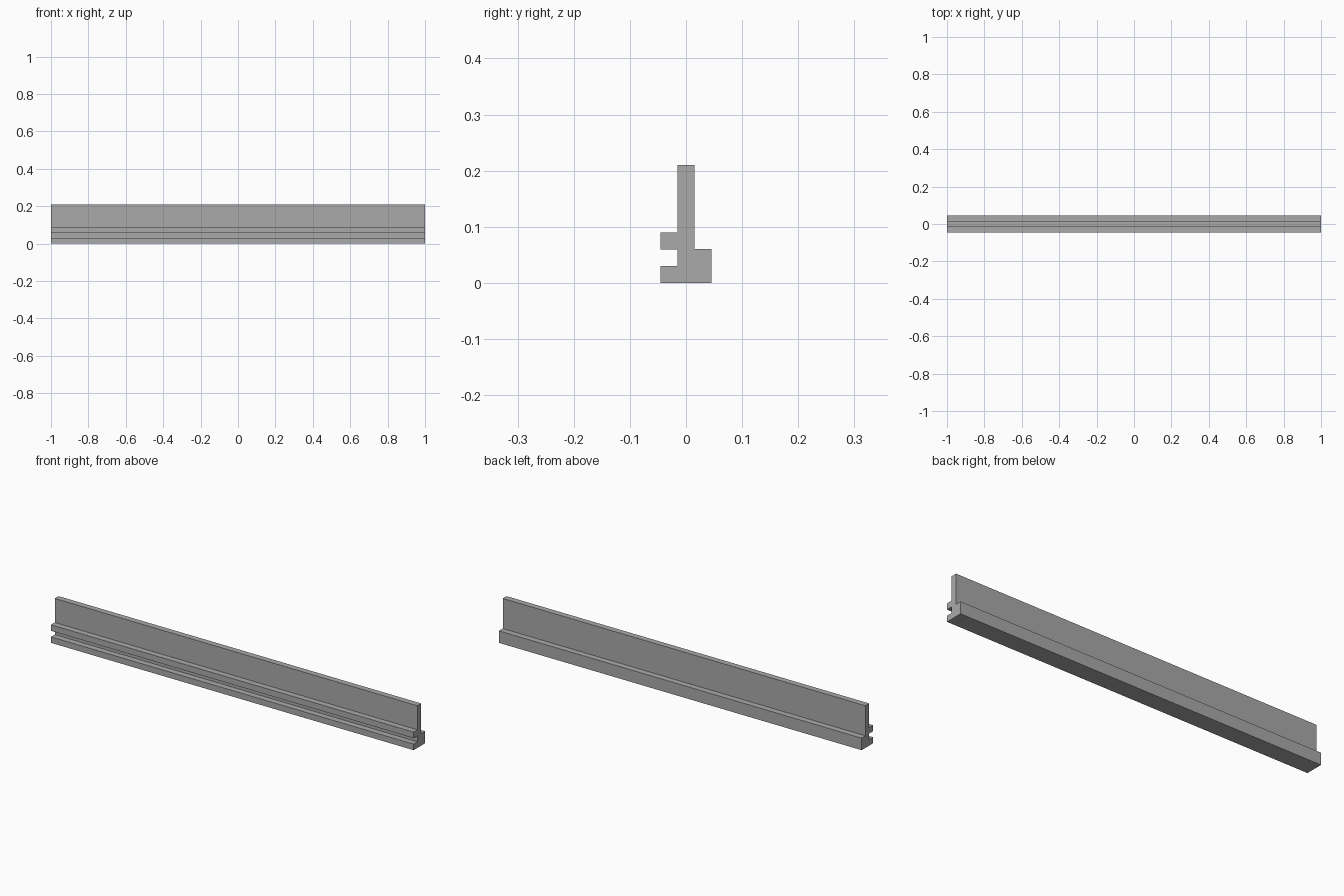
import bpy
import bmesh

cube = bpy.data.objects.get("Cube")
if cube:
    bpy.data.objects.remove(cube, do_unlink=True)

# Single grey material
GREY = (0.4, 0.4, 0.4, 1.0)
mat = bpy.data.materials.new("plain grey")
mat.use_nodes = True
mat.diffuse_color = GREY
mat.node_tree.nodes["Principled BSDF"].inputs["Base Color"].default_value = GREY

# Cross-section (y, z): upright web, grooved front, stepped back
U = 0.015
profile = [(-3, 0), (3, 0), (3, 4), (1, 4), (1, 14), (-1, 14),
           (-1, 6), (-3, 6), (-3, 4), (-1, 4), (-1, 2), (-3, 2)]

# Extrude the section along the full length
bm = bmesh.new()
face = bm.faces.new([bm.verts.new((-1, y * U, z * U)) for y, z in profile])
result = bmesh.ops.extrude_face_region(bm, geom=[face])
moved = [g for g in result["geom"] if isinstance(g, bmesh.types.BMVert)]
bmesh.ops.translate(bm, verts=moved, vec=(2, 0, 0))
bmesh.ops.recalc_face_normals(bm, faces=bm.faces)

mesh = bpy.data.meshes.new("grooved_rail")
bm.to_mesh(mesh)
bm.free()
mesh.materials.append(mat)
rail = bpy.data.objects.new("grooved_rail", mesh)
bpy.context.collection.objects.link(rail)
